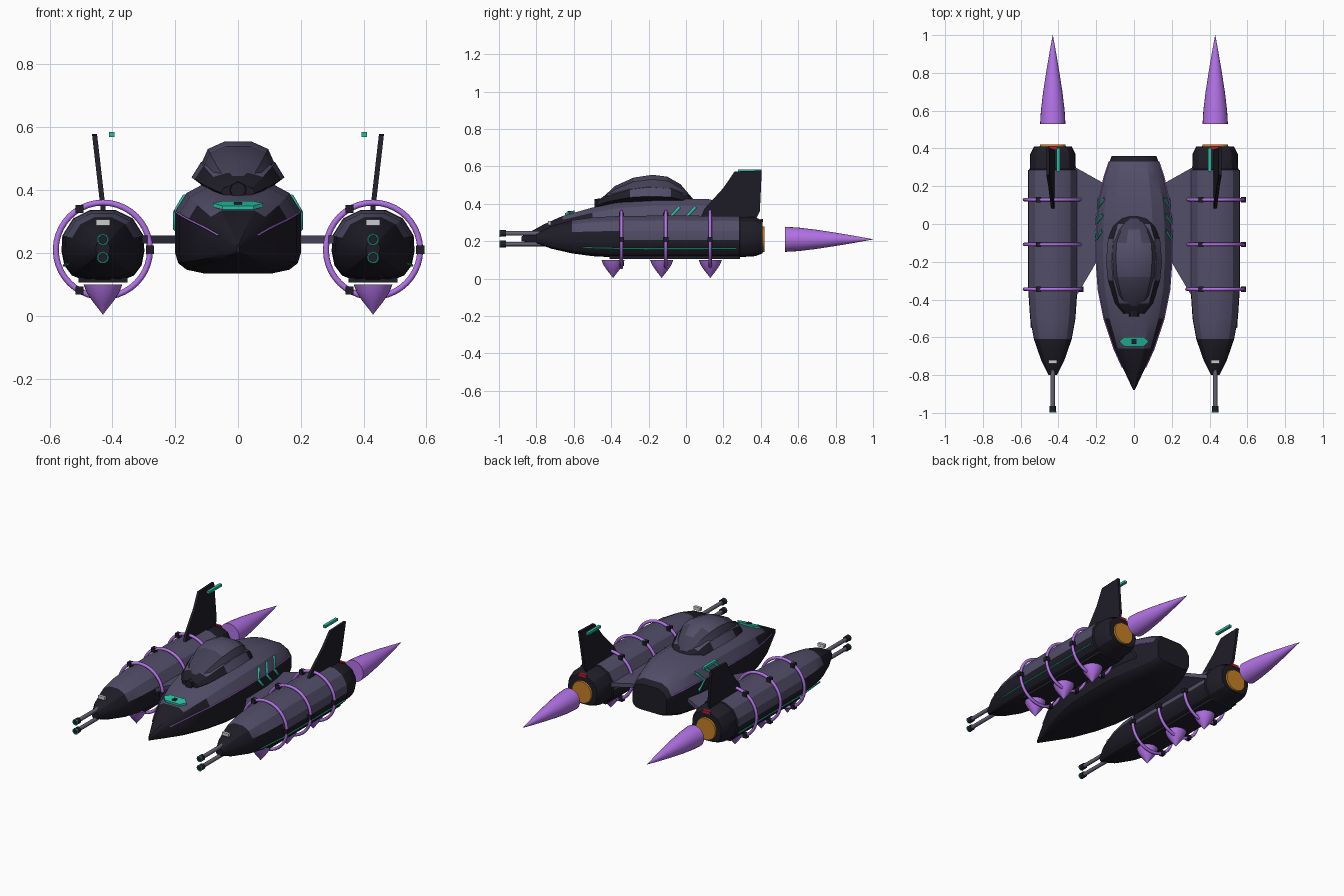
import bpy, bmesh
from math import sin, cos, pi, radians
from mathutils import Matrix, Vector

if "Cube" in bpy.data.objects:
    bpy.data.objects.remove(bpy.data.objects["Cube"])


def material(name, r, g, b):
    m = bpy.data.materials.new(name)
    m.diffuse_color = (r, g, b, 1)
    m.use_nodes = True
    m.node_tree.nodes["Principled BSDF"].inputs["Base Color"].default_value = m.diffuse_color
    return m


DARK = material("dark_armour", .014, .012, .02)
PANEL = material("violet_panel", .085, .075, .14)
GLASS = material("canopy_glass", .055, .05, .09)
METAL = material("gun_metal", .13, .12, .17)
GLOW = material("purple_glow", .45, .17, .8)
TEAL = material("teal_light", .02, .52, .36)
ORANGE = material("nozzle_orange", .55, .22, .02)
RED = material("red_light", .5, .01, .03)
WHITE = material("white_light", .6, .6, .58)


def finish(bm, name, mats, angle=28):
    bmesh.ops.recalc_face_normals(bm, faces=bm.faces)
    me = bpy.data.meshes.new(name)
    bm.to_mesh(me)
    bm.free()
    for m in mats:
        me.materials.append(m)
    me.shade_smooth()
    me.set_sharp_from_angle(angle=radians(angle))
    ob = bpy.data.objects.new(name, me)
    bpy.context.collection.objects.link(ob)
    return ob


def skin(bm, rings):
    vs = [[bm.verts.new(p) for p in r] for r in rings]
    n = len(vs[0])
    for a, b in zip(vs, vs[1:]):
        for i in range(n):
            bm.faces.new((a[i], a[(i + 1) % n], b[(i + 1) % n], b[i]))
    bm.faces.new(vs[0])
    bm.faces.new(vs[-1])


def loft(name, half, sections, mats, x=0, light=None, angle=28):
    """Half outline (u, v) mirrored, scaled to each (y, half width, bottom, top)."""
    outline = half + [(-u, v) for u, v in reversed(half) if u > 0]
    bm = bmesh.new()
    skin(bm, [[(x + u * w, y, b + v * (t - b)) for u, v in outline] for y, w, b, t in sections])
    for f in bm.faces:
        if light and light(f.calc_center_median()):
            f.material_index = 1
    return finish(bm, name, mats, angle)


def lathe(name, profile, mat, loc, axis="y", n=24):
    """Revolve (distance, radius) about an axis through loc."""
    bm = bmesh.new()
    rings = []
    for d, r in profile:
        r = max(r, .0006)
        ring = []
        for i in range(n):
            c, s = r * cos(2 * pi * i / n), r * sin(2 * pi * i / n)
            ring.append(Vector(loc) + Vector((c, d, s) if axis == "y" else (c, s, d)))
        rings.append(ring)
    skin(bm, rings)
    return finish(bm, name, [mat], 40)


def box(name, loc, size, mat, roll=0):
    bm = bmesh.new()
    m = Matrix.Translation(loc) @ Matrix.Rotation(roll, 4, "Y") @ Matrix.Diagonal((*size, 1))
    bmesh.ops.create_cube(bm, size=1, matrix=m)
    return finish(bm, name, [mat])


def plate(name, pts, offset, mat):
    """Flat polygon given thickness by an offset vector."""
    bm = bmesh.new()
    o = Vector(offset) / 2
    skin(bm, [[Vector(p) - o for p in pts], [Vector(p) + o for p in pts]])
    return finish(bm, name, [mat])


def tube(name, pts, r, mat):
    cu = bpy.data.curves.new(name, "CURVE")
    cu.dimensions = "3D"
    cu.bevel_depth, cu.bevel_resolution = r, 1
    sp = cu.splines.new("POLY")
    sp.points.add(len(pts) - 1)
    for p, q in zip(sp.points, pts):
        p.co = (*q, 1)
    cu.materials.append(mat)
    bpy.context.collection.objects.link(bpy.data.objects.new(name, cu))


# central hull
HULL = [(0, 0), (.55, 0), (.82, .04), (.95, .11), (1, .22), (1, .68), (.82, .88), (.5, 1), (0, 1)]
HSEC = [(-.88, .004, .20, .225), (-.76, .06, .18, .29), (-.66, .105, .165, .335),
        (-.5, .158, .15, .38), (-.35, .188, .14, .41), (-.18, .2, .135, .425), (0, .197, .135, .425),
        (.12, .185, .135, .425), (.25, .157, .145, .395), (.33, .13, .165, .365), (.36, .118, .18, .34)]
loft("hull", HULL, HSEC, [DARK, PANEL],
     light=lambda c: c.z > .33 and (-.64 < c.y < .08 or .13 < c.y < .335))


def hull_width(y):
    for a, b in zip(HSEC, HSEC[1:]):
        if a[0] <= y <= b[0]:
            return a[1] + (b[1] - a[1]) * (y - a[0]) / (b[0] - a[0])


# canopy frame and glass
CAN = [(0, 0), (.55, 0), (1, .42), (.8, .82), (.35, 1), (0, 1)]
loft("canopy_frame", CAN, [(-.475, .055, .375, .415), (-.42, .1, .38, .455), (-.3, .138, .39, .495),
     (-.2, .148, .39, .51), (-.08, .138, .39, .5), (0, .105, .38, .46), (.045, .065, .38, .42)],
     [DARK, PANEL], light=lambda c: c.z > .45)
loft("canopy_glass", CAN, [(-.45, .04, .39, .43), (-.38, .085, .4, .495), (-.28, .112, .42, .54),
     (-.18, .12, .42, .555), (-.1, .115, .42, .545), (-.03, .085, .4, .505), (.03, .045, .39, .435)],
     [GLASS, PANEL], light=lambda c: c.z > .52)
lathe("canopy_sensor", [(0, .025), (.04, .03)], DARK, (0, -.49, .4), n=8)

# nose light
plate("nose_light", [(-.08, -.622, .352), (-.05, -.648, .344), (.05, -.648, .344),
                     (.08, -.622, .352), (.05, -.597, .359), (-.05, -.597, .359)], (0, 0, .012), TEAL)
box("nose_light_core", (0, -.622, .354), (.025, .025, .016), DARK)

NAC = [(0, 0), (.45, .01), (.75, .08), (.93, .22), (1, .42), (.98, .64), (.72, .88), (.3, 1), (0, 1)]
NSEC = [(-.8, .022, .19, .24), (-.72, .062, .16, .282), (-.61, .1, .135, .312), (-.5, .12, .12, .327),
        (-.35, .13, .112, .335), (-.1, .132, .11, .337), (.285, .13, .112, .335),
        (.29, .122, .115, .33), (.37, .12, .12, .328), (.41, .1, .135, .31)]
CZ = .21
for s, side in ((-1, "left"), (1, "right")):
    x = s * .43
    # hull trim line and chevrons
    tube(f"{side}_trim", [(s * (w + .001), y, b + .68 * (t - b)) for y, w, b, t in HSEC[1:-1]], .0035, GLOW)
    for k in range(3):
        y0 = -.085 + .085 * k
        w0, w1 = hull_width(y0), hull_width(y0 + .05)
        tube(f"{side}_chevron_{k}", [(s * w1, y0 + .05, .275), (s * w0, y0, .328),
                                     (s * w1 * .85, y0 + .05, .38)], .009, TEAL)
    # wing between hull and engine pod
    plate(f"{side}_wing", [(s * .15, -.12, .243), (s * .34, -.44, .243), (s * .34, .275, .243),
                           (s * .31, .3, .243), (s * .15, .21, .243)], (0, 0, .025), PANEL)
    # engine pod
    loft(f"{side}_pod", NAC, NSEC, [DARK, PANEL], x, lambda c: c.z > .23 and -.6 < c.y < .285)
    box(f"{side}_pod_keel", (x, -.06, .113), (.155, .7, .016), DARK)
    tube(f"{side}_pod_stripe", [(x + s * .112, -.55, .165), (x + s * .124, -.35, .16),
                                (x + s * .124, .27, .16)], .0045, TEAL)
    box(f"{side}_headlight", (x, -.73, .297), (.045, .018, .02), WHITE)
    box(f"{side}_tail_light", (x, .405, .312), (.05, .016, .016), RED)
    # nozzle and exhaust
    lathe(f"{side}_nozzle", [(0, .072), (.02, .067)], ORANGE, (x, .4, CZ))
    lathe(f"{side}_exhaust", [(0, .067), (.07, .063), (.17, .051), (.28, .034), (.38, .017), (.47, 0)],
          GLOW, (x, .53, CZ))
    # twin guns
    for z in (.185, .242):
        lathe(f"{side}_barrel", [(0, .012), (.25, .012)], METAL, (x, -.985, z), n=12)
        lathe(f"{side}_muzzle", [(0, .018), (.032, .018)], DARK, (x, -.995, z), n=12)
        bpy.ops.mesh.primitive_torus_add(location=(x, -.995, z), rotation=(pi / 2, 0, 0), major_radius=.0165,
                                         minor_radius=.003, major_segments=16, minor_segments=6)
        ob = bpy.context.object
        ob.name = f"{side}_muzzle_ring"
        ob.data.materials.append(TEAL)
    # hover rings with clamps, and thruster cones below
    for k in range(3):
        y = -.345 + .237 * k
        bpy.ops.mesh.primitive_torus_add(location=(x, y, CZ), rotation=(pi / 2, 0, 0), major_radius=.15,
                                         minor_radius=.0095, major_segments=40, minor_segments=8)
        ob = bpy.context.object
        ob.name = f"{side}_ring_{k}"
        ob.data.materials.append(GLOW)
        ob.data.shade_smooth()
        for a in (0, 2 * pi / 3, 4 * pi / 3):
            box(f"{side}_ring_clamp", (x + .15 * cos(a), y, CZ + .15 * sin(a)), (.026, .028, .026), DARK)
        lathe(f"{side}_lift_cone_{k}", [(0, 0), (.015, .012), (.04, .032), (.07, .052), (.096, .062)],
              GLOW, (x, -.39 + .26 * k, .004), "z")
    # tail fin with floating tip light
    fin = [(.08, .33), (.1, .375), (.2, .485), (.26, .573), (.405, .578), (.395, .36), (.37, .31)]
    plate(f"{side}_fin", [(x + s * .115 * (z - .345), y, z) for y, z in fin], (.016, 0, 0), DARK)
    box(f"{side}_fin_light", (s * .402, .34, .577), (.018, .125, .015), TEAL)
